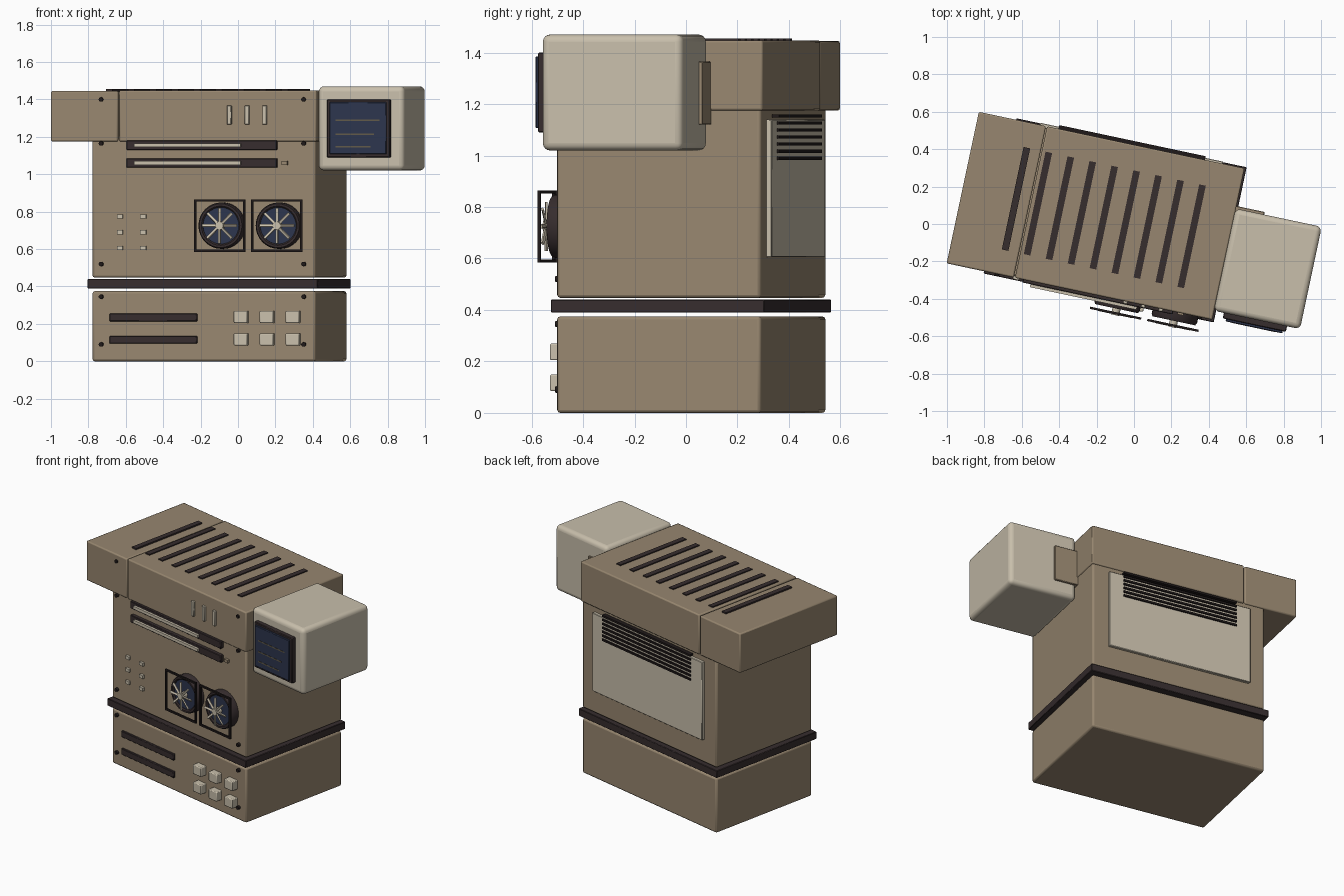
import bpy, bmesh, math
from mathutils import Matrix, Vector

if "Cube" in bpy.data.objects:
    bpy.data.objects.remove(bpy.data.objects["Cube"])

TURN = Matrix.Rotation(math.radians(-12), 4, 'Z')   # whole machine is turned on its stand


def material(name, rgb):
    m = bpy.data.materials.new(name)
    m.diffuse_color = (*rgb, 1)
    m.use_nodes = True
    m.node_tree.nodes["Principled BSDF"].inputs["Base Color"].default_value = m.diffuse_color
    return m


TAN = material("tan casing", (0.31, 0.24, 0.16))
CREAM = material("cream plastic", (0.58, 0.52, 0.41))
DARK = material("dark trim", (0.037, 0.026, 0.027))
BLACK = material("black metal", (0.014, 0.010, 0.010))
BLUE = material("dark blue glass", (0.026, 0.036, 0.075))
OLIVE = material("dim olive", (0.12, 0.10, 0.065))


def finish(name, bm, mat, bevel=0, segments=2):
    bm.transform(TURN)
    bmesh.ops.recalc_face_normals(bm, faces=bm.faces)
    me = bpy.data.meshes.new(name)
    bm.to_mesh(me)
    bm.free()
    me.materials.append(mat)
    ob = bpy.data.objects.new(name, me)
    bpy.context.collection.objects.link(ob)
    if bevel:
        mod = ob.modifiers.new("bevel", 'BEVEL')
        mod.width, mod.segments = bevel, segments
    bpy.context.view_layer.objects.active = ob
    ob.select_set(True)
    bpy.ops.object.shade_smooth_by_angle(angle=math.radians(35))
    ob.select_set(False)
    return ob


def add_box(bm, x, y, z, rot=None):
    """Box from (min, max) ranges, with an optional extra transform."""
    lo, hi = Vector((x[0], y[0], z[0])), Vector((x[1], y[1], z[1]))
    m = Matrix.Translation((lo + hi) / 2) @ Matrix.Diagonal((*(hi - lo), 1))
    bmesh.ops.create_cube(bm, size=1, matrix=(rot @ m) if rot else m)


def boxes(name, mat, items, bevel=0, segments=2):
    bm = bmesh.new()
    for it in items:
        add_box(bm, *it)
    return finish(name, bm, mat, bevel, segments)


def add_disc(bm, x, z, r, y0, y1, n=32):
    """Cylinder facing the front."""
    m = Matrix.Translation((x, (y0 + y1) / 2, z)) @ Matrix.Rotation(math.pi / 2, 4, 'X')
    bmesh.ops.create_cone(bm, cap_ends=True, segments=n, radius1=r, radius2=r,
                          depth=abs(y1 - y0), matrix=m)


def mid(c, half):
    return (c - half, c + half)


# Casing: base, divider plate, body and two-part lid
X, Y = (-0.711, 0.509), (-0.406, 0.405)
boxes("base_unit", TAN, [(X, Y, (0, 0.375))], 0.012)
boxes("divider_plate", DARK, [((-0.732, 0.526), (-0.426, 0.422), (0.39, 0.44))], 0.003, 1)
boxes("main_body", TAN, [(X, Y, (0.447, 1.19))], 0.012)
boxes("lid_main", TAN, [((-0.563, 0.516), (-0.414, 0.414), (1.175, 1.448))], 0.008)
boxes("lid_overhang", TAN, [((-0.936, -0.569), (-0.414, 0.414), (1.175, 1.445))], 0.008)
boxes("lid_slots", DARK, [(mid(-0.645 + 0.12 * i, 0.018), (-0.28, 0.28), (1.43, 1.455))
                          for i in range(9)])

# Screws on the front corners
bm = bmesh.new()
for sx in (-0.66, 0.447):
    for sz in (0.09, 0.345, 0.52, 1.165, 1.40):
        add_disc(bm, sx, sz, 0.012, -0.39, -0.423, 12)
finish("front_screws", bm, BLACK)

# Drive slots, their light strips and small indicator lamps
boxes("drive_slots", DARK, [((-0.519, 0.302), (-0.43, -0.39), mid(z, 0.025))
                            for z in (1.06, 1.155)], 0.003, 1)
boxes("drive_strips", CREAM, [((-0.475, 0.108), (-0.446, -0.42), mid(z, 0.010))
                              for z in (1.06, 1.155)])
boxes("drive_lamp", TAN, [(mid(0.343, 0.016), (-0.424, -0.39), mid(1.06, 0.010))])
boxes("lid_bars", CREAM, [(mid(x, 0.012), (-0.428, -0.40), (1.265, 1.368))
                          for x in (0.042, 0.139, 0.235)], 0.003, 1)
boxes("small_pads", CREAM, [(mid(x, 0.016), (-0.422, -0.39), mid(z, 0.011))
                            for x in (-0.557, -0.43) for z in (0.605, 0.69, 0.775)])

# Base front: vents and keypad
boxes("base_vents", DARK, [((-0.613, -0.136), (-0.42, -0.39), mid(z, 0.021))
                           for z in (0.115, 0.235)], 0.003, 1)
boxes("keypad", CREAM, [(mid(x, 0.037), (-0.450, -0.39), mid(z, 0.032))
                        for x in (0.108, 0.25, 0.392) for z in (0.117, 0.237)], 0.005)

# Two fans: ring, glass, blades, hub and square guard
FZ = 0.725
for side, fx in (("left", 0.003), ("right", 0.316)):
    bm = bmesh.new()
    profile = ((0.098, -0.40), (0.124, -0.40), (0.124, -0.448), (0.117, -0.462),
               (0.105, -0.462), (0.098, -0.455))
    n = 32
    rings = [[bm.verts.new((fx + r * math.cos(2 * math.pi * i / n), y,
                            FZ + r * math.sin(2 * math.pi * i / n))) for r, y in profile]
             for i in range(n)]
    for i in range(n):
        a, b = rings[i], rings[(i + 1) % n]
        for j in range(len(profile)):
            k = (j + 1) % len(profile)
            bm.faces.new((a[j], a[k], b[k], b[j]))
    finish(side + "_fan_ring", bm, DARK)

    bm = bmesh.new()
    add_disc(bm, fx, FZ, 0.1, -0.39, -0.452)
    finish(side + "_fan_glass", bm, BLUE)

    bm = bmesh.new()
    for i in range(8):
        rot = (Matrix.Translation((fx, -0.488, FZ)) @ Matrix.Rotation(i * math.pi / 4, 4, 'Y')
               @ Matrix.Rotation(math.radians(25), 4, 'X'))
        add_box(bm, (0.015, 0.095), (-0.004, 0.004), (-0.007, 0.007), rot)
    add_disc(bm, fx, FZ, 0.022, -0.45, -0.498, 20)
    finish(side + "_fan_blades", bm, CREAM)

    gx, gy, h, t = fx, (-0.493, -0.481), 0.14, 0.006
    bars = [(mid(gx + s * (h - t), t), gy, mid(FZ, h)) for s in (-1, 1)]
    bars += [(mid(gx, h), gy, mid(FZ + s * (h - t), t)) for s in (-1, 1)]
    boxes(side + "_fan_guard", BLACK, bars)

# Side monitor with bezel, screen, readout lines and rear bracket
boxes("monitor_case", CREAM, [((0.514, 0.985), (-0.365, 0.194), (1.02, 1.47))], 0.028, 4)
boxes("monitor_bezel", DARK, [((0.569, 0.914), (-0.395, -0.35), (1.09, 1.40))], 0.004, 1)
boxes("monitor_screen", BLUE, [((0.587, 0.897), (-0.407, -0.38), (1.107, 1.385))], 0.003, 1)
boxes("screen_lines", OLIVE, [((0.62, x), (-0.4085, -0.40), mid(z, 0.004))
                              for x, z in ((0.86, 1.29), (0.83, 1.215), (0.81, 1.148))])
boxes("monitor_bracket", TAN, [((0.49, 0.67), (0.10, 0.208), (1.12, 1.365))], 0.003, 1)

# Rear service panel with vents
boxes("rear_panel", CREAM, [((-0.602, 0.398), (0.39, 0.425), (0.605, 1.14))], 0.003, 1)
boxes("rear_vents", BLACK, [((-0.50, 0.30), (0.40, 0.434), mid(0.99 + 0.0273 * i, 0.0065))
                            for i in range(7)])
